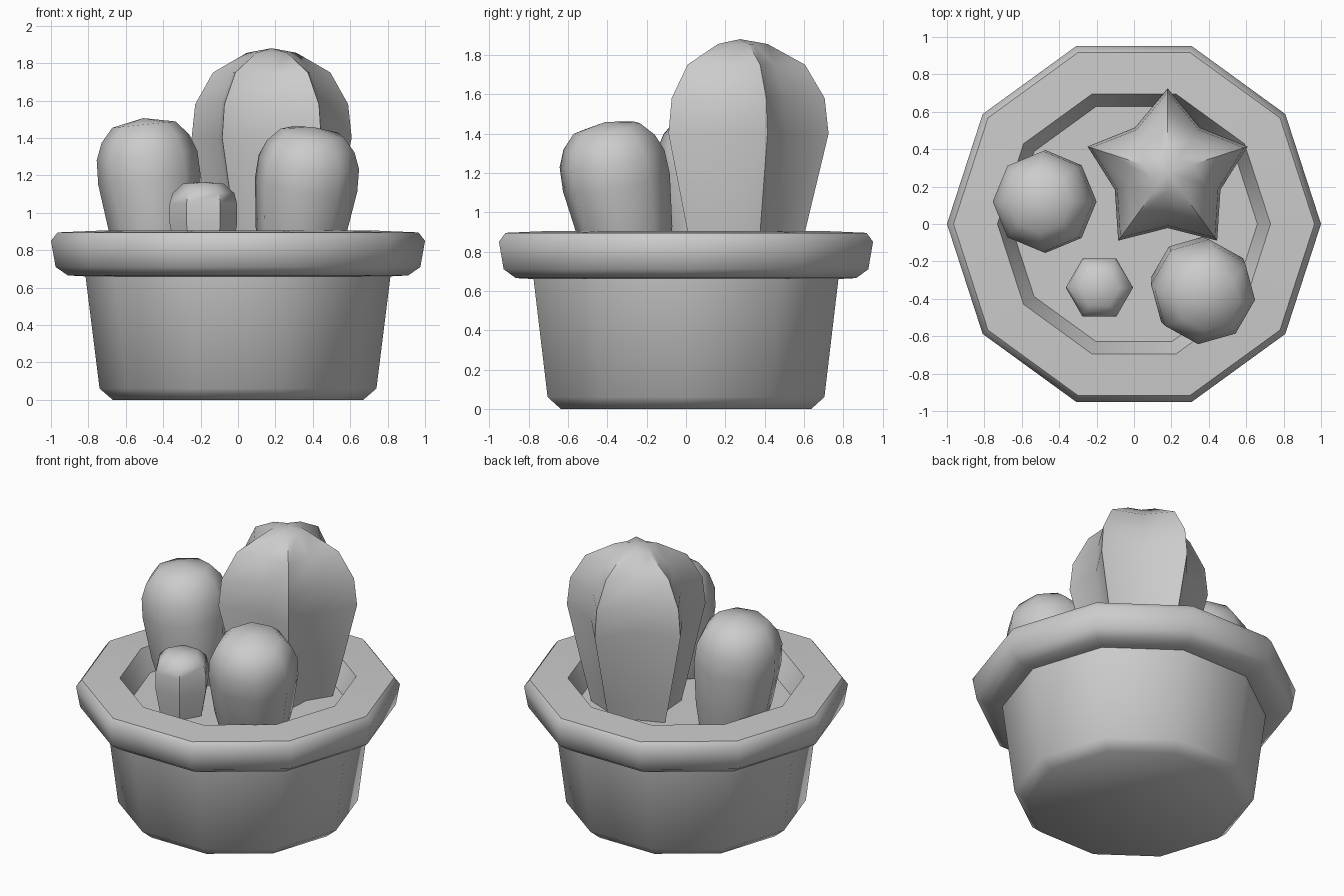
import bpy, bmesh, math
from mathutils import Matrix, Vector

if "Cube" in bpy.data.objects:
    bpy.data.objects.remove(bpy.data.objects["Cube"])


def lathe(name, profile, sides, loc=(0, 0, 0), lean=(0, 0), turn=0.0, smooth=50, valley=1.0):
    """Stack rings from (radius, height) pairs; radius 0 closes to a point.
    valley < 1 pulls every second corner inward to make ribs."""
    bm = bmesh.new()
    rings = []
    for r, z in profile:
        if r == 0:
            rings.append([bm.verts.new((0, 0, z))])
            continue
        ring = []
        for i in range(sides):
            a = math.radians(turn) + math.tau * i / sides
            k = valley if i % 2 else 1.0
            ring.append(bm.verts.new((r * k * math.cos(a), r * k * math.sin(a), z)))
        rings.append(ring)
    for lo, hi in zip(rings, rings[1:]):
        for i in range(sides):
            j = (i + 1) % sides
            if len(lo) == 1:
                bm.faces.new((lo[0], hi[j], hi[i]))
            elif len(hi) == 1:
                bm.faces.new((lo[i], lo[j], hi[0]))
            else:
                bm.faces.new((lo[i], lo[j], hi[j], hi[i]))
    if len(rings[0]) > 1:
        bm.faces.new(list(reversed(rings[0])))
    # lean the axis towards the given x, y slope
    up = Vector((lean[0], lean[1], 1)).normalized()
    rot = Vector((0, 0, 1)).rotation_difference(up).to_matrix().to_4x4()
    bm.transform(Matrix.Translation(loc) @ rot)
    mesh = bpy.data.meshes.new(name)
    bm.to_mesh(mesh)
    bm.free()
    ob = bpy.data.objects.new(name, mesh)
    bpy.context.collection.objects.link(ob)
    bpy.ops.object.select_all(action='DESELECT')
    ob.select_set(True)
    bpy.context.view_layer.objects.active = ob
    bpy.ops.object.shade_smooth_by_angle(angle=math.radians(smooth))
    return ob


SOIL = 0.76

# ten-sided pot with thick rim, the inner wall running down to the soil
lathe("pot", [(0.67, 0), (0.74, 0.06), (0.815, 0.66), (0.91, 0.665), (0.975, 0.71),
              (1.0, 0.85), (0.965, 0.895), (0.73, 0.905), (0.66, SOIL)], 10)

# soil surface
lathe("soil", [(0.66, SOIL), (0, SOIL)], 10)

# tall cactus with five ribs
lathe("ribbed_cactus", [(0.29, 0), (0.33, 0.15), (0.45, 0.65), (0.43, 0.83),
                        (0.33, 1.0), (0.14, 1.105), (0, 1.13)],
      10, loc=(0.18, 0.275, 0.75), turn=90, valley=0.66)

# two round cacti leaning outward
ROUND = [(0.205, 0), (0.24, 0.16), (0.275, 0.44), (0.27, 0.57),
         (0.235, 0.66), (0.17, 0.735), (0, 0.77)]
lathe("round_cactus_left", ROUND, 8, loc=(-0.43, 0.12, 0.74), lean=(-0.1, 0))
lathe("round_cactus_right", [(r * 1.01, h * 0.955) for r, h in ROUND], 8,
      loc=(0.315, -0.28, 0.74), lean=(0.12, -0.18), turn=-7)

# small six-sided cactus
lathe("small_cactus", [(0.145, 0), (0.18, 0.19), (0.18, 0.30), (0.165, 0.355),
                       (0.11, 0.405), (0, 0.415)],
      6, loc=(-0.185, -0.34, 0.75))
